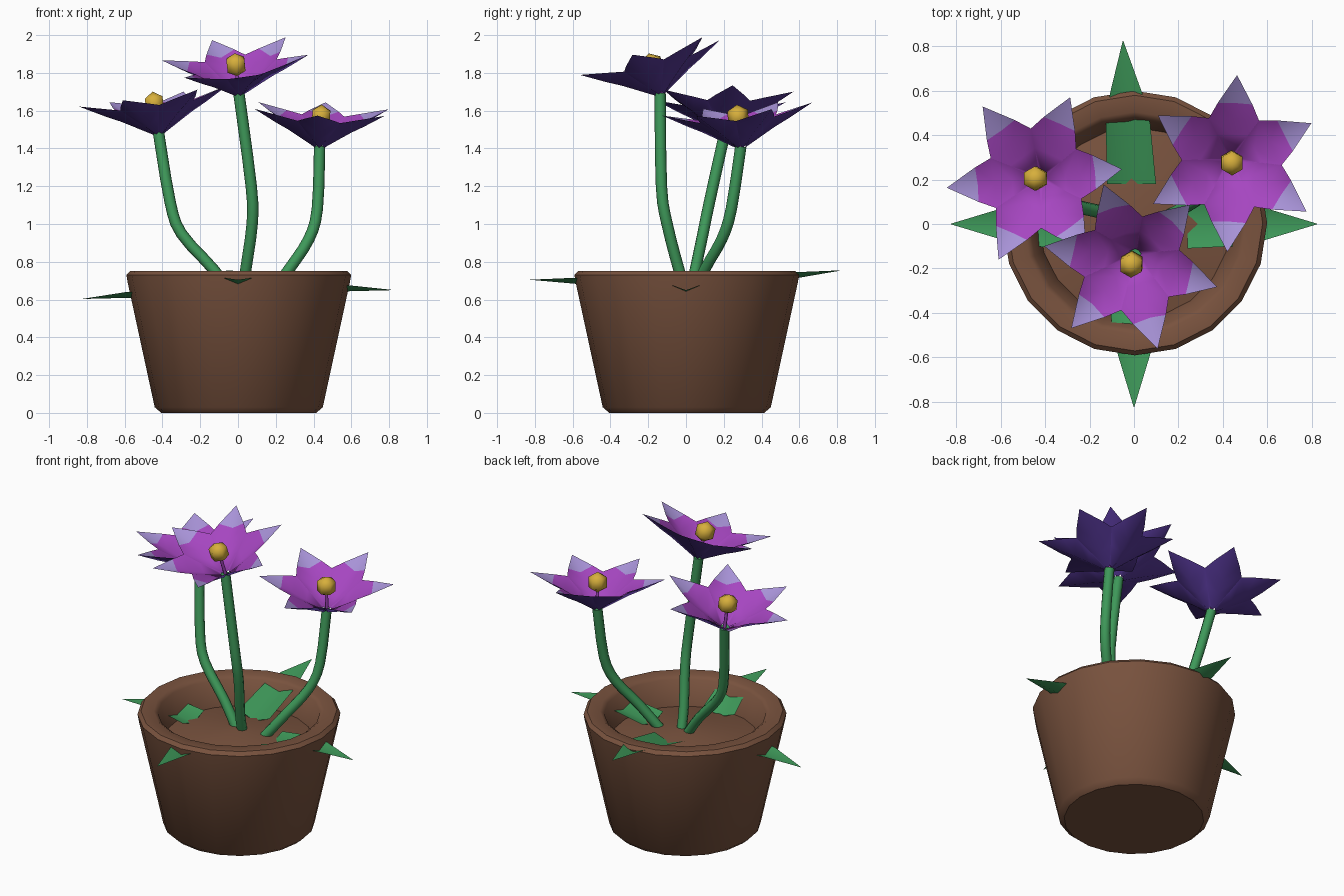
import bpy, bmesh, math
from mathutils import Vector, Matrix

if "Cube" in bpy.data.objects:
    bpy.data.objects.remove(bpy.data.objects["Cube"])


def mat(name, rgb):
    m = bpy.data.materials.new(name)
    m.diffuse_color = (*rgb, 1)
    m.use_nodes = True
    m.node_tree.nodes["Principled BSDF"].inputs["Base Color"].default_value = m.diffuse_color
    return m


BROWN = mat("brown clay", (0.19, 0.085, 0.048))
GREEN = mat("leaf green", (0.048, 0.315, 0.1))
PURPLE = mat("petal purple", (0.38, 0.061, 0.53))
LILAC = mat("petal tip lilac", (0.39, 0.29, 0.68))
VIOLET = mat("petal underside violet", (0.09, 0.038, 0.3))
YELLOW = mat("pollen yellow", (0.68, 0.43, 0.045))


def finish(bm, name, mats, smooth=None):
    me = bpy.data.meshes.new(name)
    bmesh.ops.recalc_face_normals(bm, faces=bm.faces)
    bm.to_mesh(me)
    bm.free()
    for m in mats:
        me.materials.append(m)
    ob = bpy.data.objects.new(name, me)
    bpy.context.collection.objects.link(ob)
    if smooth:
        bpy.ops.object.select_all(action='DESELECT')
        ob.select_set(True)
        bpy.context.view_layer.objects.active = ob
        bpy.ops.object.shade_smooth_by_angle(angle=math.radians(smooth))
    return ob


def loft(bm, rings):
    """Skin closed rings of points and cap both ends."""
    vs = [[bm.verts.new(p) for p in r] for r in rings]
    n = len(vs[0])
    for a, b in zip(vs, vs[1:]):
        for i in range(n):
            bm.faces.new((a[i], a[(i + 1) % n], b[(i + 1) % n], b[i]))
    bm.faces.new(vs[0])
    bm.faces.new(vs[-1])


# Pot with gently domed soil: lathed profile
SIDES = 20
profile = [(0.41, 0), (0.445, 0.03), (0.588, 0.69), (0.595, 0.73), (0.575, 0.752),
           (0.50, 0.752), (0.475, 0.735), (0.43, 0.58), (0.22, 0.62), (0.05, 0.64)]
bm = bmesh.new()
loft(bm, [[(0.004 + r * math.cos(2 * math.pi * i / SIDES),
            0.004 + r * math.sin(2 * math.pi * i / SIDES), z)
           for i in range(SIDES)] for r, z in profile])
finish(bm, "pot", [BROWN], 40)


def stem(name, pts):
    """Eight-sided tube along a smooth path."""
    pts = [Vector(p) for p in pts]
    path = []
    for i in range(len(pts) - 1):
        p0, p1, p2 = pts[max(i - 1, 0)], pts[i], pts[i + 1]
        p3 = pts[min(i + 2, len(pts) - 1)]
        for k in range(3):
            t = k / 3
            path.append(0.5 * (2 * p1 + (p2 - p0) * t + (2 * p0 - 5 * p1 + 4 * p2 - p3) * t ** 2
                               + (3 * p1 - p0 - 3 * p2 + p3) * t ** 3))
    path.append(pts[-1])
    rings = []
    for i, p in enumerate(path):
        d = (path[min(i + 1, len(path) - 1)] - path[max(i - 1, 0)]).normalized()
        u = Vector((0, 1, 0)).cross(d).normalized()
        v = d.cross(u)
        rad = 0.03
        rings.append([p + rad * (u * math.cos(a * math.pi / 4) + v * math.sin(a * math.pi / 4))
                      for a in range(8)])
    bm = bmesh.new()
    loft(bm, rings)
    finish(bm, name, [GREEN], 50)


# Petal rows: distance out, half width, centre height, edge height
ROWS = [(0.025, 0.018, 0.0, 0.012), (0.12, 0.07, 0.055, 0.085), (0.195, 0.113, 0.098, 0.148),
        (0.268, 0.078, 0.134, 0.166)]
TIP = (0.4, 0, 0.2)


def petals(name, M, phase):
    bm = bmesh.new()
    for k in range(6):
        R = M @ Matrix.Rotation(math.radians(phase + 60 * k), 4, 'Z')
        P = lambda x, y, z: bm.verts.new(R @ Vector((x, y, z)))
        left = [P(r, w, e) for r, w, c, e in ROWS]
        right = [P(r, -w, e) for r, w, c, e in ROWS]
        tip = P(*TIP)
        for drop, under in ((0, False), (0.006, True)):
            mid = [P(r, 0, c - drop) for r, w, c, e in ROWS]
            for side in (left, right):
                for i in range(3):
                    f = bm.faces.new((mid[i], mid[i + 1], side[i + 1], side[i]))
                    f.material_index = 2 if under else 0
                f = bm.faces.new((mid[3], tip, side[3]))
                f.material_index = 2 if under else 1
            if under:
                for s in (left, right):
                    bm.faces.new((top0, mid[0], s[0])).material_index = 2
            top0 = mid[0]
    finish(bm, name, [PURPLE, LILAC, VIOLET], 70)


def flower(label, path, axis, phase):
    base = Vector(path[-1])
    axis = Vector(axis).normalized()
    stem(label + "_stem", path)
    M = Matrix.Translation(base) @ Vector((0, 0, 1)).rotation_difference(axis).to_matrix().to_4x4()
    petals(label + "_petals", M, phase)
    # Pollen centre on a thin stalk
    bm = bmesh.new()
    bmesh.ops.create_uvsphere(bm, u_segments=6, v_segments=3, radius=0.063,
                              matrix=M @ Matrix.Translation((0, 0, 0.16)))
    finish(bm, label + "_centre", [YELLOW], 80)
    bm = bmesh.new()
    bmesh.ops.create_cone(bm, cap_ends=True, segments=6, radius1=0.01, radius2=0.01, depth=0.11,
                          matrix=M @ Matrix.Translation((0, 0, 0.055)))
    finish(bm, label + "_stalk", [PURPLE], 65)


flower("middle_flower", [(0.025, 0.01, 0.62), (0.04, -0.035, 0.75), (0.075, -0.1, 1.0),
                         (0.07, -0.13, 1.2), (0.005, -0.137, 1.69)], (-0.1, -0.27, 0.95), 47)
flower("left_flower", [(-0.02, 0.02, 0.61), (-0.13, 0.05, 0.76), (-0.3, 0.09, 0.95),
                       (-0.36, 0.125, 1.12), (-0.42, 0.205, 1.48)], (-0.14, -0.0, 0.98), 6)
flower("right_flower", [(0.16, 0.04, 0.61), (0.27, 0.1, 0.76), (0.375, 0.19, 0.92),
                        (0.42, 0.24, 1.08), (0.432, 0.29, 1.41)], (0.05, -0.09, 0.99), 27)


# Leaves: V-folded blades rising from the soil and out through the pot wall
def leaf(name, angle, start, z_start, z_wall, z_tip, sway):
    rows = [(start, 0.11, z_start), (0.45, 0.10, 0.6 + (z_wall - 0.6) * 0.72),
            (0.59, 0.072, z_wall)]
    R = Matrix.Rotation(math.radians(angle), 4, 'Z')
    bm = bmesh.new()
    P = lambda x, y, z: bm.verts.new(R @ Vector((x, y, z)))
    mid = [P(r, sway * r, z) for r, w, z in rows]
    low = [P(r, sway * r, z - 0.006) for r, w, z in rows]
    tip = P(0.828, sway * 0.828, z_tip)
    for s in (1, -1):
        edge = [P(r, sway * r + s * w, z + w * 0.35) for r, w, z in rows]
        for c in (mid, low):
            for i in range(2):
                bm.faces.new((c[i], c[i + 1], edge[i + 1], edge[i]))
            bm.faces.new((c[2], tip, edge[2]))
        bm.faces.new((mid[0], low[0], edge[0]))
    finish(bm, name, [GREEN], 50)


leaf("right_leaf", 0, 0.24, 0.6, 0.65, 0.65, 0.0)
leaf("back_leaf", 90, 0.18, 0.615, 0.72, 0.755, 0.06)
leaf("left_leaf", 180, 0.32, 0.585, 0.615, 0.603, 0.0)
leaf("front_leaf", 270, 0.34, 0.585, 0.69, 0.705, 0.0)
